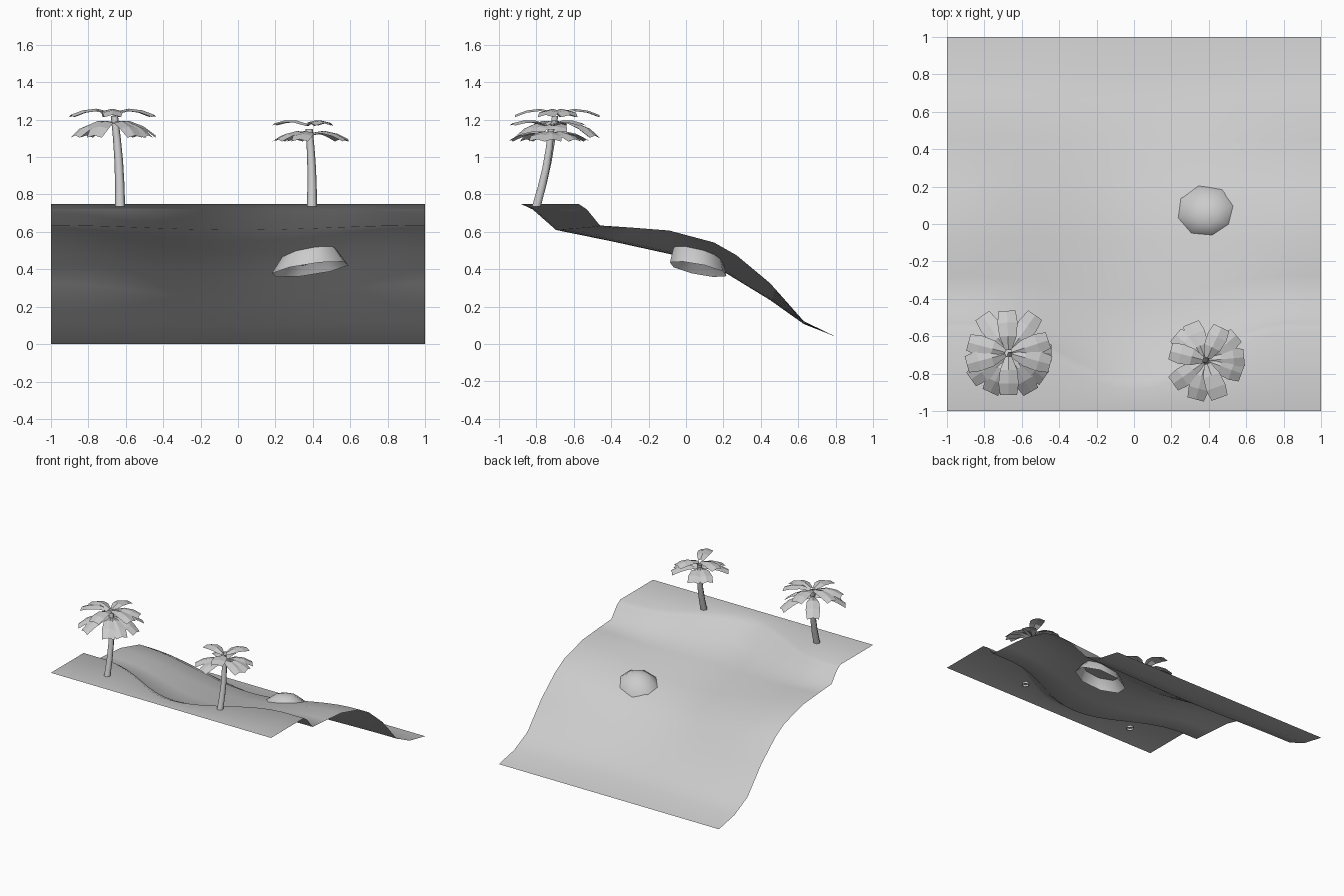
import bpy, math, random
from mathutils import Vector

if "Cube" in bpy.data.objects:
    bpy.data.objects.remove(bpy.data.objects["Cube"])

random.seed(4)


def make(name, verts, faces, smooth=False):
    me = bpy.data.meshes.new(name)
    me.from_pydata(verts, [], faces)
    me.update()
    ob = bpy.data.objects.new(name, me)
    bpy.context.scene.collection.objects.link(ob)
    for p in me.polygons:
        p.use_smooth = smooth
    return ob


def bump(x, half):
    return 0.5 * (1 + math.cos(math.pi * min(abs(x) / half, 1)))


# Hillside: each row is y, z at the side edges, inlet shift in y, valley depth
rows = [(-1, .75, 0, 0), (-.575, .75, .31, 0), (-.53, .72, .29, 0),
        (-.46, .634, .235, .024), (-.28, .622, .12, .072), (-.09, .607, 0, .125),
        (.15, .543, 0, .125), (.27, .475, 0, .13), (.45, .325, 0, .09),
        (.63, .122, 0, .015), (.8, .04, 0, 0), (1, 0, 0, 0)]
cols = 20
verts, faces = [], []
for y, z, shift, depth in rows:
    for i in range(cols + 1):
        x = -1 + 2 * i / cols
        verts.append((x, y - shift * bump(x, .82), z - depth * bump(x, 1)))
w = cols + 1
for r in range(len(rows) - 1):
    for i in range(cols):
        a = r * w + i
        faces.append((a, a + 1, a + w + 1, a + w))
make("hillside", verts, faces, True)

# Boulder: open-bottomed eight-sided dome half sunk in the slope
n = 8
verts, faces = [], []
for sx, sy, z in [(.21, .155, .40), (.15, .135, .485), (.075, .07, .535)]:
    for i in range(n):
        a = 2 * math.pi * (i + .3) / n
        dx, dy = sx * math.cos(a), sy * math.sin(a)
        verts.append((.385 + dx, .065 + dy, z + .14 * dx - .2 * dy))
verts.append((.385, .07, .548))
for r in range(2):
    for i in range(n):
        j = (i + 1) % n
        faces.append((r * n + i, r * n + j, (r + 1) * n + j, (r + 1) * n + i))
faces += [(2 * n + i, 2 * n + (i + 1) % n, 3 * n) for i in range(n)]
make("boulder", verts, faces, True)


def trunk(name, base, top, bow):
    # Tapered six-sided tube along a gently bent path
    sides, steps = 6, 5
    vs, fs = [], []
    for s in range(steps):
        t = s / (steps - 1)
        c = base.lerp(top, t) + bow * math.sin(math.pi * t)
        rad = .027 - .008 * t
        for i in range(sides):
            a = 2 * math.pi * i / sides
            vs.append((c.x + rad * math.cos(a), c.y + rad * math.sin(a), c.z))
    for s in range(steps - 1):
        for i in range(sides):
            j = (i + 1) % sides
            fs.append((s * sides + i, s * sides + j,
                       (s + 1) * sides + j, (s + 1) * sides + i))
    make(name, vs, fs, True)


def crown(name, c, tiers):
    # Arched fronds with a raised centre rib; tier = angles, z, length, rise, droop
    vs, fs = [], []
    for angles, z, length, rise, droop in tiers:
        for deg in angles:
            a = math.radians(deg)
            out = Vector((math.cos(a), math.sin(a), 0))
            side = Vector((-out.y, out.x, 0))
            ln = length * random.uniform(.94, 1.04)
            k = len(vs)
            for t, half in [(.08, .018), (.4, .046), (.72, .054), (1, .045)]:
                h = rise * math.sin(min(t * 2.2, 1.57)) - droop * t ** 2
                p = Vector((c[0], c[1], z + h)) + out * ln * t
                for s in (-1, 0, 1):
                    vs.append(p + side * half * s - Vector((0, 0, .012 * abs(s))))
            for r in range(3):
                for i in range(2):
                    q = k + r * 3 + i
                    fs.append((q, q + 3, q + 4, q + 1))
    make(name, vs, fs)


# Left palm
trunk("left_trunk", Vector((-.63, -.80, .735)), Vector((-.66, -.70, 1.22)),
      Vector((.008, .012, 0)))
crown("left_crown", (-.67, -.69),
      [((92, 18, 345, 270, 165, 195), 1.235, .235, .04, .05),
       ((55, 125, 215, 245, 300, 325, 0), 1.185, .24, .03, .10)])

# Right palm
trunk("right_trunk", Vector((.395, -.80, .735)), Vector((.38, -.72, 1.15)),
      Vector((.006, .012, 0)))
crown("right_crown", (.385, -.73),
      [((65, 165, 290), 1.17, .205, .04, .03),
       ((112, 215, 255, 340, 5, 40, 140), 1.125, .21, .03, .06)])
